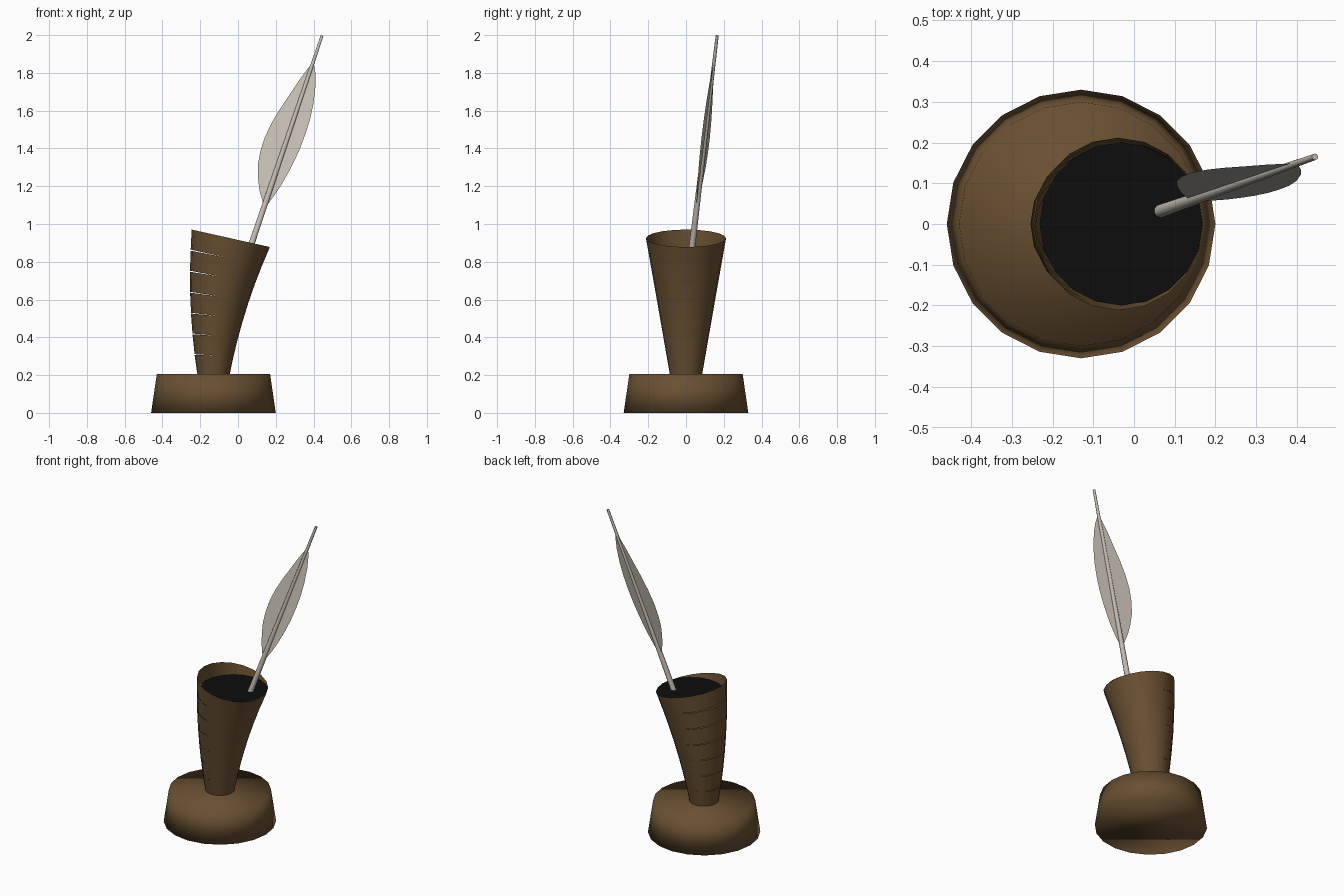
import bpy, bmesh, math
from mathutils import Vector, Matrix

if "Cube" in bpy.data.objects:
    bpy.data.objects.remove(bpy.data.objects["Cube"])


def material(name, rgb):
    m = bpy.data.materials.new(name)
    m.diffuse_color = (*rgb, 1)
    m.use_nodes = True
    m.node_tree.nodes["Principled BSDF"].inputs["Base Color"].default_value = m.diffuse_color
    return m


BROWN = material("brown wood", (0.141, 0.080, 0.032))
GREY = material("pale feather", (0.56, 0.515, 0.45))
BLACK = material("black ink", (0.004, 0.004, 0.004))


def make_object(name, bm, mat, smooth=True):
    me = bpy.data.meshes.new(name)
    bm.to_mesh(me)
    bm.free()
    for p in me.polygons:
        p.use_smooth = smooth
    me.materials.append(mat)
    ob = bpy.data.objects.new(name, me)
    bpy.context.collection.objects.link(ob)
    return ob


def add_frustum(bm, r1, r2, depth, matrix, sides=20, caps=False):
    """Frustum standing on the matrix origin along its local z."""
    bmesh.ops.create_cone(bm, segments=sides, radius1=r1, radius2=r2, depth=depth,
                          cap_ends=caps, matrix=matrix @ Matrix.Translation((0, 0, depth / 2)))


# Base: wide tapered foot
bm = bmesh.new()
add_frustum(bm, 0.33, 0.30, 0.205, Matrix.Translation((-0.13, 0, 0)), caps=True)
make_object("base", bm, BROWN)

# Horn: open segments, each tilted a little more, leaving thin slits on the left
SEGMENTS, HEIGHT, STEP = 7, 0.1045, math.radians(1.8)
R0, R1 = 0.085, 0.212
bm = bmesh.new()
pos = Vector((-0.13, 0, 0.2))
for k in range(SEGMENTS):
    tilt = Matrix.Rotation((k + 1) * STEP, 4, 'Y')
    ra = R0 + (R1 - R0) * k / SEGMENTS
    rb = R0 + (R1 - R0) * (k + 1) / SEGMENTS
    add_frustum(bm, ra, rb, HEIGHT, Matrix.Translation(pos) @ tilt)
    pos = pos + tilt @ Vector((0, 0, HEIGHT))
make_object("horn", bm, BROWN)

# Ink: level disc just inside the low side of the rim
bm = bmesh.new()
bmesh.ops.create_circle(bm, cap_ends=True, segments=20, radius=0.2,
                        matrix=Matrix.Translation((-0.032, 0, 0.882)))
make_object("ink", bm, BLACK, smooth=False)

# Quill shaft: slim tapered rod
foot, tip = Vector((0.06, 0.03, 0.86)), Vector((0.445, 0.165, 1.997))
axis = tip - foot
bm = bmesh.new()
add_frustum(bm, 0.017, 0.008, axis.length,
            Matrix.Translation(foot) @ axis.to_track_quat('Z', 'Y').to_matrix().to_4x4(),
            sides=10, caps=True)
shaft = make_object("quill_shaft", bm, GREY)
bpy.context.view_layer.objects.active = shaft
shaft.select_set(True)
bpy.ops.object.shade_smooth_by_angle(angle=math.radians(50))

# Feather: flat vane; each row is (height on shaft, left width, right width)
ROWS = [(1.09, 0.0, 0.008), (1.165, 0.054, 0.034), (1.22, 0.082, 0.05),
        (1.28, 0.105, 0.063), (1.35, 0.116, 0.075), (1.42, 0.118, 0.083),
        (1.50, 0.108, 0.086), (1.58, 0.090, 0.084), (1.66, 0.066, 0.074),
        (1.75, 0.040, 0.053), (1.81, 0.019, 0.03), (1.86, 0.0, 0.0)]
across = Vector((-0.93, 0.25, 0.29))
bm = bmesh.new()
prev = None
for z, left, right in ROWS:
    p = foot + axis * ((z - foot.z) / axis.z)
    row = [bm.verts.new(p + across * s) for s in (left, 0, -right)]
    if prev:
        for i in range(2):
            bm.faces.new((prev[i], prev[i + 1], row[i + 1], row[i]))
    prev = row
bmesh.ops.remove_doubles(bm, verts=bm.verts, dist=0.0005)
make_object("feather", bm, GREY, smooth=False)
